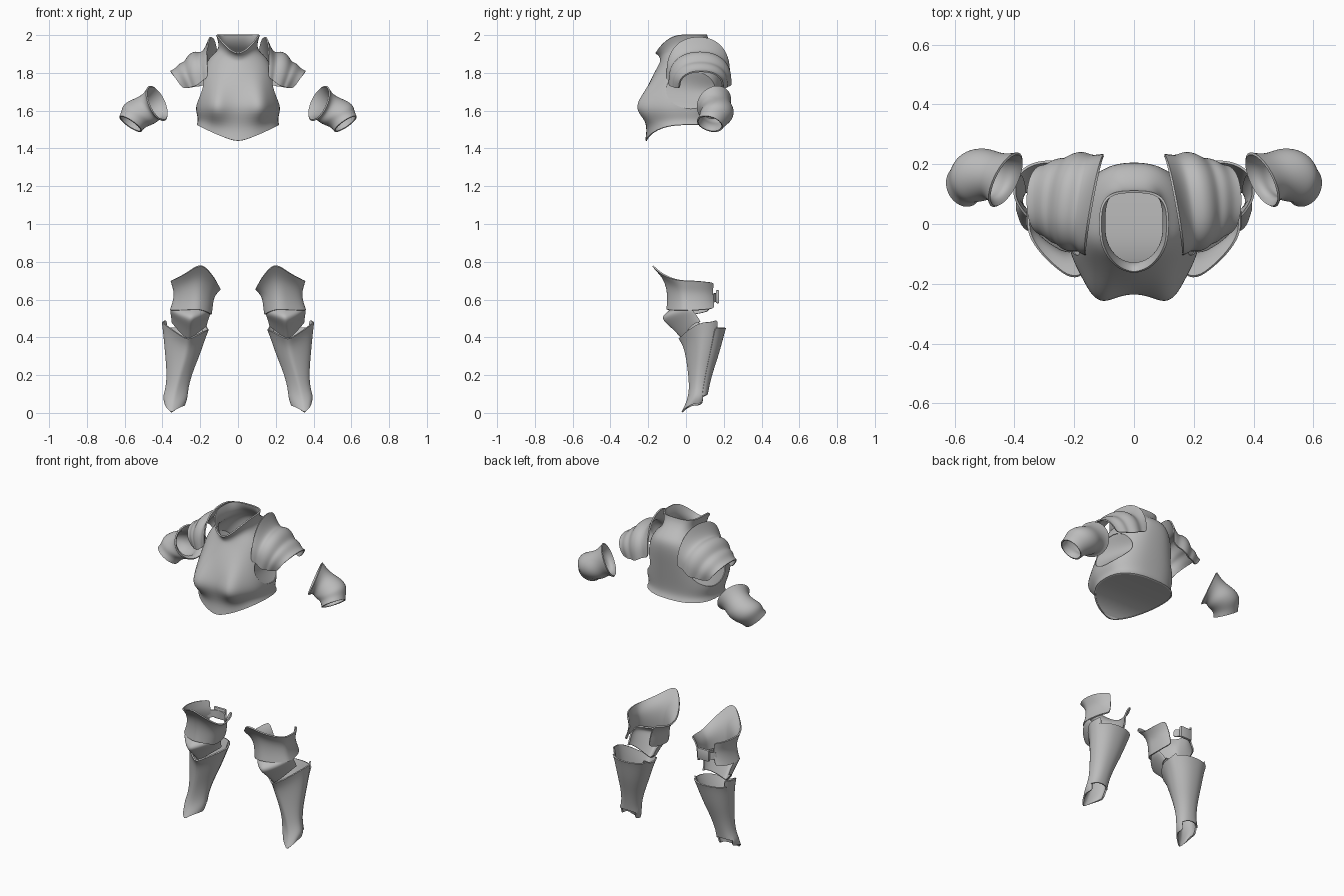
import bpy, bmesh, math
from mathutils import Vector

if bpy.data.objects.get("Cube"):
    bpy.data.objects.remove(bpy.data.objects["Cube"])

steel = bpy.data.materials.new("plain_steel")
steel.use_nodes = True
steel.diffuse_color = (0.5, 0.5, 0.5, 1)
steel.node_tree.nodes["Principled BSDF"].inputs["Base Color"].default_value = (0.5, 0.5, 0.5, 1)


def apply_all(obj):
    """Bake the modifiers, then smooth while keeping rims sharp."""
    bpy.ops.object.select_all(action="DESELECT")
    obj.select_set(True)
    bpy.context.view_layer.objects.active = obj
    for name in [m.name for m in obj.modifiers]:
        bpy.ops.object.modifier_apply(modifier=name)
    bpy.ops.object.shade_smooth_by_angle(angle=math.radians(40))


def shell(name, rows, closed=False, side=1, thickness=0.008):
    """Loft rows of points into a thin curved plate."""
    bm = bmesh.new()
    grid = [[bm.verts.new((p[0] * side, p[1], p[2])) for p in row] for row in rows]
    count = len(rows[0])
    for low, high in zip(grid, grid[1:]):
        for i in range(count if closed else count - 1):
            j = (i + 1) % count
            bm.faces.new((low[i], low[j], high[j], high[i]))
    bmesh.ops.recalc_face_normals(bm, faces=bm.faces)
    mesh = bpy.data.meshes.new(name)
    bm.to_mesh(mesh)
    bm.free()
    mesh.materials.append(steel)
    obj = bpy.data.objects.new(name, mesh)
    bpy.context.collection.objects.link(obj)
    obj.modifiers.new("round", "SUBSURF").levels = 2
    plate = obj.modifiers.new("plate", "SOLIDIFY")
    plate.thickness, plate.offset = thickness, 0
    apply_all(obj)
    return obj


def angles(start, end, count):
    return [math.radians(start + (end - start) * i / (count - 1)) for i in range(count)]


def power(value, exponent):
    return math.copysign(abs(value) ** exponent, value)


def mix(a, b, t):
    return a + (b - a) * t


def section(turns, inner, outer, ridge, front, middle, back, heights, fold=0.45, square=0.9):
    """Cross-section; heights are front, outer, inner, back; fold sharpens the front ridge."""
    z_front, z_outer, z_inner, z_back = heights
    centre = (inner + outer) / 2
    points = []
    for a in turns:
        s, c = math.sin(a), math.cos(a)
        peak = 1 - abs(s)
        x = centre + power(s, square) * (outer - inner) / 2 + (ridge - centre) * max(c, 0) ** 2
        z_side = mix(z_inner, z_outer, (1 + s) / 2)
        if c > 0:
            y = mix(middle, front, mix(c ** square, peak, fold))
            z = mix(z_side, z_front, peak)
        else:
            y = mix(middle, back, abs(c) ** square)
            z = mix(z_side, z_back, c * c)
        points.append((x, y, z))
    return points


# Breastplate: half width, front, back, heights at front, side and back, bust, fold, squareness
torso_rows = [
    (0.216, -0.215, 0.175, 1.435, 1.525, 1.52, 0.0, 0.15, 0.8),
    (0.206, -0.20, 0.16, 1.515, 1.555, 1.55, 0.01, 0.1, 0.8),
    (0.222, -0.23, 0.165, 1.60, 1.60, 1.60, 0.062, 0, 0.8),
    (0.217, -0.22, 0.175, 1.66, 1.66, 1.66, 0.05, 0, 0.8),
    (0.197, -0.19, 0.19, 1.75, 1.75, 1.75, 0.012, 0.1, 0.8),
    (0.178, -0.155, 0.205, 1.82, 1.83, 1.84, 0.0, 0.2, 0.8),
    (0.145, -0.135, 0.20, 1.855, 1.885, 1.90, 0.0, 0.25, 0.8),
    (0.098, -0.135, 0.145, 1.87, 1.92, 1.935, 0.0, 0.3, 0.7),
    (0.100, -0.145, 0.115, 1.89, 1.965, 1.975, 0.0, 0.35, 0.65),
    (0.113, -0.165, 0.108, 1.90, 2.002, 2.002, 0.0, 0.35, 0.65),
]
rows = []
full_turn = angles(-180, 180, 33)[:-1]
for width, front, back, zf, zs, zb, bust, fold, square in torso_rows:
    ring = section(full_turn, -width, width, 0, front, 0, back, (zf, zs, zs, zb), fold, square)
    rows.append([(x, y - bust * math.exp(-((abs(a) - 0.48) / 0.28) ** 2), z)
                 for a, (x, y, z) in zip(full_turn, ring)])
breastplate = shell("breastplate", rows, closed=True)

# Floor closing the waist, ruled from side to side
rim = rows[0]
floor = [[(x * t, y, z + 0.004) for t in (-0.99, -0.5, 0, 0.5, 0.99)] for x, y, z in rim[17:]]
shell("waist_floor", floor)

# Panels closing the arm openings, ruled from front edge to back edge
hole_y, hole_z, hole_ry, hole_rz = 0.025, 1.71, 0.13, 0.1


def side_point(y, z):
    hit, place, normal, face = breastplate.ray_cast((0.5, y, z), (-1, 0, 0))
    return place - Vector((0.006, 0, 0))


panel = []
for a in angles(-85, 85, 13):
    reach = hole_ry * math.cos(a) * 1.04
    z = hole_z + hole_rz * 1.04 * math.sin(a)
    edge, far = side_point(hole_y - reach, z), side_point(hole_y + reach, z)
    panel.append([edge.lerp(far, i / 6) for i in range(7)])

cutters = []
for side in (1, -1):
    bpy.ops.mesh.primitive_cylinder_add(vertices=48, radius=1, depth=0.2,
                                        location=(0.205 * side, hole_y, hole_z),
                                        rotation=(0, math.pi / 2, 0))
    cutter = bpy.context.object
    cutter.name = "arm_opening_cutter"
    cutter.scale = (hole_rz, hole_ry, 1)
    cutter.hide_render = True
    cut = breastplate.modifiers.new("arm_opening", "BOOLEAN")
    cut.object, cut.operation, cut.solver = cutter, "DIFFERENCE", "EXACT"
    cutters.append(cutter)
bpy.context.view_layer.update()
apply_all(breastplate)
for cutter in cutters:
    bpy.data.objects.remove(cutter)

# Shoulder plates: crest x and z, end x and z, front and back reach, skew
shoulder_rows = [
    (0.142, 1.99, 0.130, 1.80, -0.10, 0.23, 0.030),
    (0.160, 1.945, 0.145, 1.785, -0.10, 0.23, 0.028),
    (0.190, 1.90, 0.165, 1.775, -0.085, 0.225, 0.022),
    (0.225, 1.915, 0.190, 1.76, -0.09, 0.24, 0.018),
    (0.262, 1.895, 0.215, 1.745, -0.085, 0.235, 0.015),
    (0.280, 1.855, 0.235, 1.74, -0.065, 0.215, 0.01),
    (0.308, 1.85, 0.255, 1.735, -0.065, 0.22, 0.005),
    (0.330, 1.82, 0.275, 1.73, -0.045, 0.20, 0),
    (0.358, 1.808, 0.297, 1.727, -0.035, 0.195, 0),
]


def arch(crest_x, crest_z, end_x, end_z, front, back, skew):
    points = []
    for a in angles(-94, 94, 15):
        s, c = power(math.sin(a), 0.9), power(math.cos(a), 0.85)
        points.append((mix(end_x, crest_x, c) - skew * s,
                       mix(front, back, (1 + s) / 2),
                       mix(end_z, crest_z, c)))
    return points


# Elbow guards: centre, direction, radius
elbow_rows = [
    ((0.428, 0.147, 1.639), (0.82, 0.42, -0.38), 0.099),
    ((0.445, 0.155, 1.630), (0.80, 0.36, -0.45), 0.083),
    ((0.470, 0.161, 1.612), (0.75, 0.25, -0.60), 0.076),
    ((0.508, 0.166, 1.592), (0.65, 0.10, -0.75), 0.089),
    ((0.541, 0.160, 1.575), (0.60, -0.10, -0.80), 0.086),
    ((0.556, 0.144, 1.553), (0.57, -0.20, -0.80), 0.071),
    ((0.569, 0.126, 1.530), (0.55, -0.25, -0.80), 0.068),
]


def hoop(centre, direction, radius):
    axis = Vector(direction).normalized()
    across = axis.cross(Vector((0, 0, 1))).normalized()
    up = across.cross(axis)
    return [Vector(centre) + radius * (across * math.cos(a) + up * math.sin(a))
            for a in angles(0, 360, 21)[:-1]]


# Leg plates: inner, outer, ridge, front, middle, back, heights
thigh_rows = [
    (0.093, 0.354, 0.20, -0.185, 0.0, 0.165, (0.79, 0.70, 0.655, 0.69)),
    (0.115, 0.345, 0.205, -0.125, 0.0, 0.16, (0.725, 0.67, 0.635, 0.66)),
    (0.133, 0.335, 0.215, -0.103, 0.0, 0.16, (0.66, 0.635, 0.605, 0.63)),
    (0.137, 0.342, 0.22, -0.10, 0.0, 0.165, (0.60, 0.585, 0.56, 0.59)),
    (0.143, 0.358, 0.225, -0.105, 0.0, 0.17, (0.55, 0.543, 0.52, 0.56)),
]
knee_rows = [
    (0.160, 0.345, 0.235, -0.06, 0.0, 0.03, (0.56, 0.565, 0.555, 0.57)),
    (0.150, 0.355, 0.245, -0.115, 0.015, 0.045, (0.52, 0.55, 0.54, 0.56)),
    (0.150, 0.355, 0.25, -0.13, 0.03, 0.06, (0.495, 0.535, 0.52, 0.54)),
    (0.160, 0.350, 0.255, -0.075, 0.05, 0.08, (0.45, 0.51, 0.50, 0.52)),
    (0.170, 0.348, 0.26, -0.02, 0.07, 0.09, (0.39, 0.48, 0.46, 0.49)),
]
shin_rows = [
    (0.158, 0.400, 0.265, -0.04, 0.11, 0.205, (0.39, 0.48, 0.44, 0.53)),
    (0.175, 0.392, 0.27, -0.012, 0.105, 0.195, (0.35, 0.42, 0.40, 0.42)),
    (0.205, 0.383, 0.285, 0.003, 0.09, 0.17, (0.28, 0.32, 0.31, 0.32)),
    (0.245, 0.373, 0.31, 0.015, 0.075, 0.135, (0.20, 0.215, 0.215, 0.22)),
    (0.268, 0.378, 0.33, 0.02, 0.065, 0.115, (0.12, 0.13, 0.13, 0.14)),
    (0.270, 0.396, 0.345, 0.008, 0.06, 0.108, (0.06, 0.085, 0.08, 0.10)),
    (0.285, 0.385, 0.352, -0.022, 0.055, 0.105, (0.002, 0.05, 0.04, 0.078)),
]


def limb(rows, start, end, count=25):
    return [section(angles(start, end, count), *row) for row in rows]


for side, word in ((1, "left"), (-1, "right")):
    shell(word + "_arm_opening_panel", panel, side=side)
    shell(word + "_shoulder_plate", [arch(*r) for r in shoulder_rows], side=side)
    shell(word + "_elbow_guard", [hoop(*r) for r in elbow_rows], closed=True, side=side)
    shell(word + "_thigh_plate", limb(thigh_rows, -135, 150), side=side)
    shell(word + "_knee_plate", limb(knee_rows, -105, 105), side=side)
    shell(word + "_shin_plate", limb(shin_rows, -125, 125), side=side)
    calf = limb(shin_rows[:6], 112, 248, 13)
    shell(word + "_calf_plate", [[(x, y + 0.004, min(z, 0.45)) for x, y, z in r] for r in calf],
          side=side)

# Strap and buckle behind the right thigh
strap_ring = limb(thigh_rows[3:4], 142, 215, 9)[0]
strap = [[(x, y - 0.004, z + lift) for x, y, z in strap_ring] for lift in (0, 0.045)]
shell("right_thigh_strap", strap, side=-1)
bpy.ops.mesh.primitive_cube_add(size=1, location=(-0.24, 0.167, 0.615))
buckle = bpy.context.object
buckle.name = "right_thigh_buckle"
buckle.scale = (0.08, 0.018, 0.07)
buckle.data.materials.append(steel)
bevel = buckle.modifiers.new("soft_edges", "BEVEL")
bevel.width, bevel.segments = 0.006, 2
bpy.ops.object.transform_apply(location=False, rotation=False, scale=True)
apply_all(buckle)
